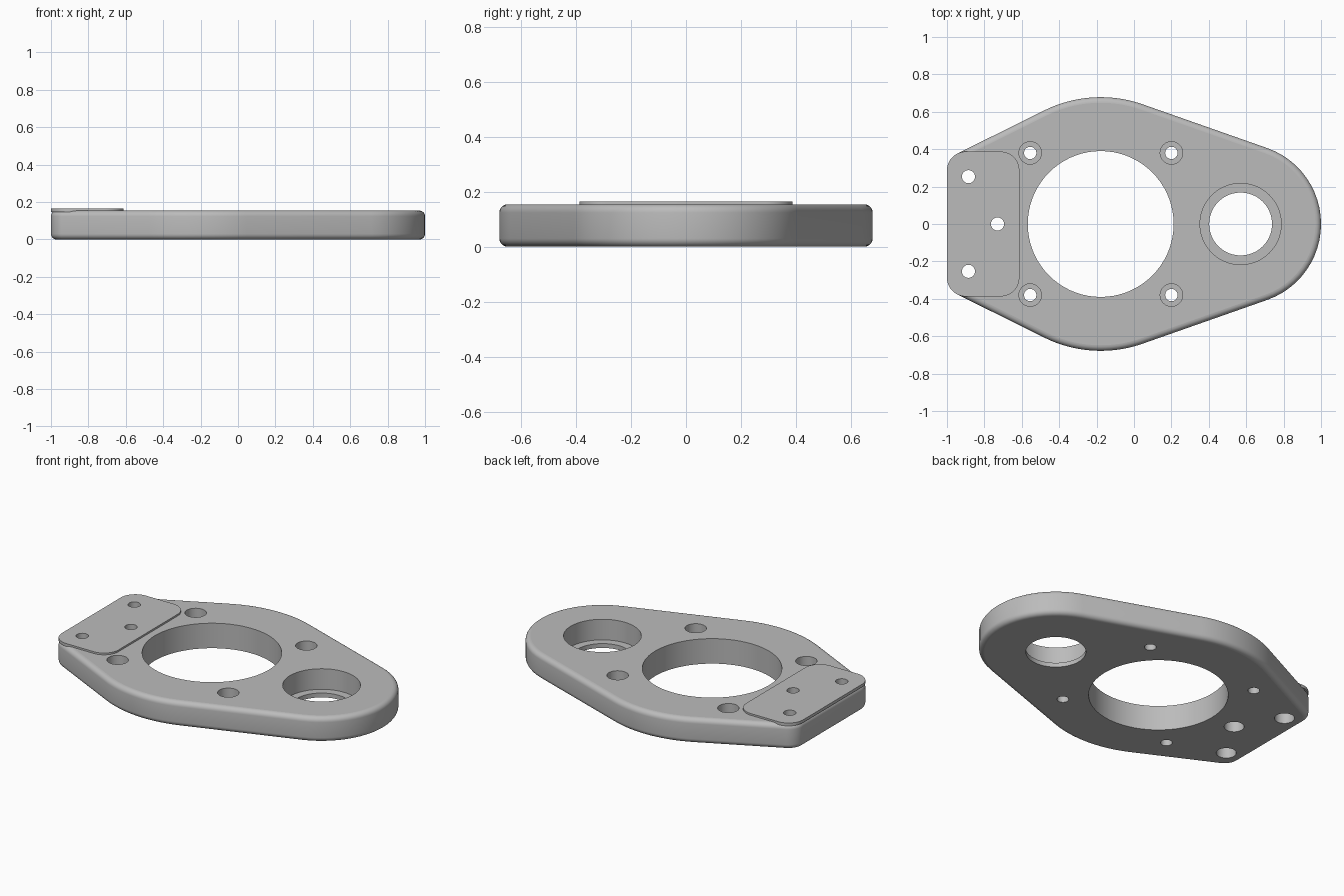
import bpy, bmesh
from math import atan2, asin, hypot, cos, sin, pi, tau, radians

cube = bpy.data.objects.get("Cube")
if cube:
    bpy.data.objects.remove(cube, do_unlink=True)

metal = bpy.data.materials.new("machined grey")
metal.use_nodes = True
GREY = (0.5, 0.5, 0.5, 1)
metal.diffuse_color = GREY
metal.node_tree.nodes["Principled BSDF"].inputs["Base Color"].default_value = GREY

TOP, FILLET = 0.154, 0.03


def hull(circles, inset=0.0, steps=24):
    """Outline wrapped round circles (x, y, radius), listed counter-clockwise."""
    n = len(circles)
    normals = []
    for i in range(n):
        (x0, y0, r0), (x1, y1, r1) = circles[i], circles[(i + 1) % n]
        dx, dy = x1 - x0, y1 - y0
        normals.append(atan2(dy, dx) - pi / 2 + asin((r0 - r1) / hypot(dx, dy)))
    points = []
    for i, (x, y, r) in enumerate(circles):
        start = normals[i - 1]
        sweep = (normals[i] - start) % tau
        for k in range(steps + 1):
            a = start + sweep * k / steps
            points.append((x + (r - inset) * cos(a), y + (r - inset) * sin(a)))
    return points


def circle(x, y, r, steps=72):
    return [(x + r * cos(tau * k / steps), y + r * sin(tau * k / steps)) for k in range(steps)]


def loft(name, layers):
    """Solid skinned through (outline, z) layers, bottom to top."""
    bm = bmesh.new()
    rings = [[bm.verts.new((x, y, z)) for x, y in outline] for outline, z in layers]
    for low, high in zip(rings, rings[1:]):
        for i in range(len(low)):
            j = (i + 1) % len(low)
            bm.faces.new((low[i], low[j], high[j], high[i]))
    bm.faces.new(rings[0][::-1])
    bm.faces.new(rings[-1])
    mesh = bpy.data.meshes.new(name)
    bm.to_mesh(mesh)
    bm.free()
    mesh.materials.append(metal)
    obj = bpy.data.objects.new(name, mesh)
    bpy.context.collection.objects.link(obj)
    return obj


def stepped_cutter(x, y, low_r, high_r, step_z):
    low, high = circle(x, y, low_r), circle(x, y, high_r)
    obj = loft("hole_cutter", [(low, -0.1), (low, step_z), (high, step_z), (high, 0.3)])
    obj.hide_render = True
    return obj


def cut(obj, cutters):
    bpy.context.view_layer.objects.active = obj
    for cutter in cutters:
        mod = obj.modifiers.new("hole", 'BOOLEAN')
        mod.operation, mod.solver, mod.object = 'DIFFERENCE', 'EXACT', cutter
        bpy.ops.object.modifier_apply(modifier=mod.name)


def finish(obj):
    """Smooth curved walls, flat horizontal faces."""
    bpy.ops.object.select_all(action='DESELECT')
    obj.select_set(True)
    bpy.context.view_layer.objects.active = obj
    bpy.ops.object.shade_smooth_by_angle(angle=radians(35))
    for face in obj.data.polygons:
        if abs(face.normal.z) > 0.999:
            face.use_smooth = False


# Body: outline around the bores, with rounded top and bottom rims
main = (-0.178, 0, 0.678)
body_circles = [(0.57, 0, 0.43), main, (-0.9, 0.287, 0.1), (-0.9, -0.287, 0.1), main]
rim = [(FILLET * (1 - sin(t)), FILLET * (1 - cos(t))) for t in (pi / 2 * k / 6 for k in range(7))]
profile = rim + [(inset, TOP - z) for inset, z in reversed(rim)]
body = loft("mount_body", [(hull(body_circles, inset), z) for inset, z in profile])

# Raised pad on the left end
pad_circles = [(-0.713, 0.287, 0.1), (-0.9, 0.287, 0.1), (-0.9, -0.287, 0.1), (-0.713, -0.287, 0.1)]
pad = loft("raised_pad", [(hull(pad_circles), z) for z in (0.147, 0.165)])

# Main bore, stepped bearing bore and counterbored bolt holes
bores = [stepped_cutter(-0.178, 0, 0.39, 0.39, 0.1),
         stepped_cutter(0.57, 0, 0.168, 0.217, 0.027)]
bores += [stepped_cutter(x, y, 0.033, 0.06, 0.05) for x in (-0.555, 0.2) for y in (-0.38, 0.38)]

# Pad screw holes, counterbored from underneath
screws = [stepped_cutter(x, y, 0.056, 0.035, 0.1)
          for x, y in ((-0.885, 0.253), (-0.885, -0.253), (-0.73, 0))]

cut(body, bores + screws)
cut(pad, screws)
for cutter in bores + screws:
    bpy.data.objects.remove(cutter, do_unlink=True)
finish(body)
finish(pad)
